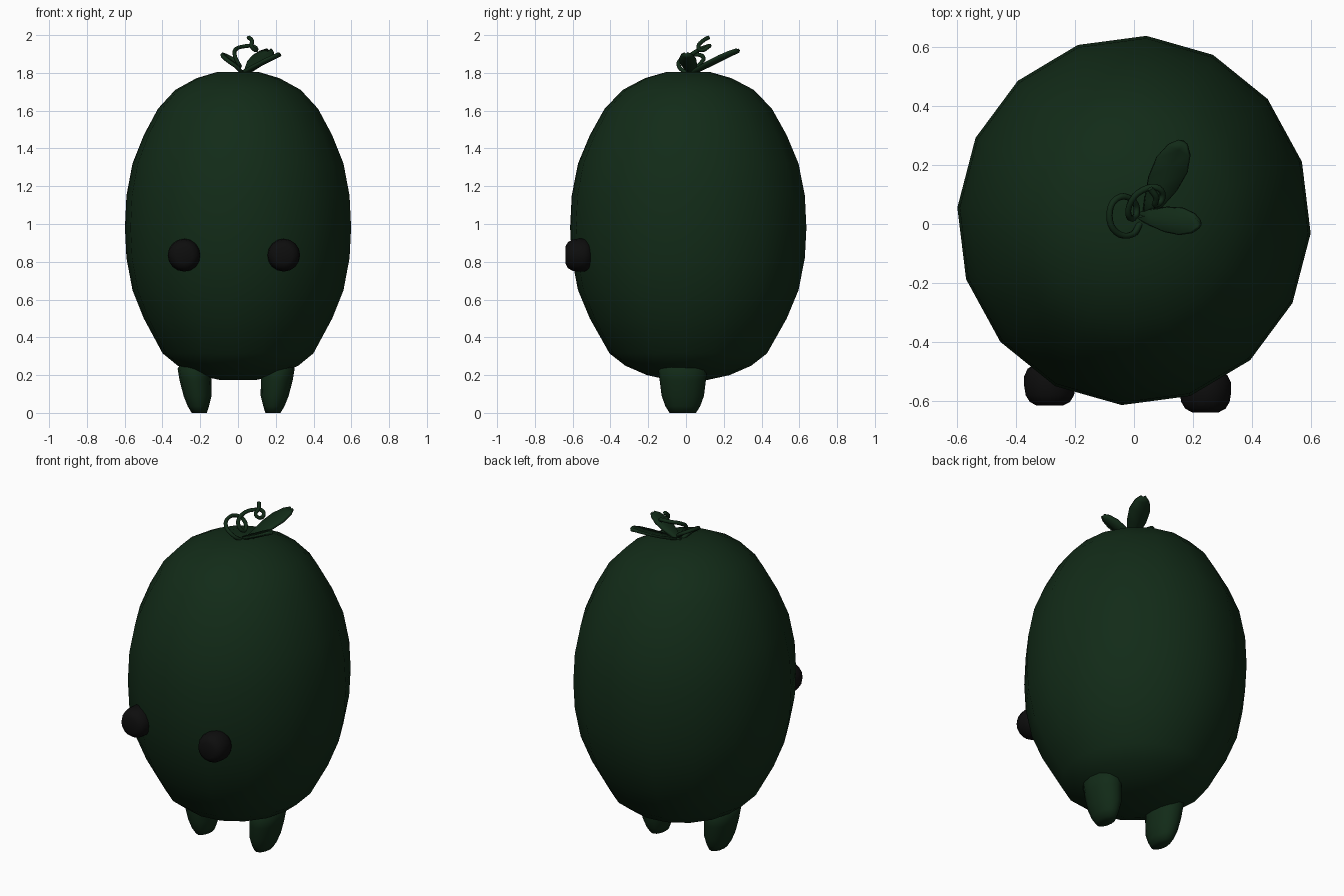
import bpy, bmesh, math
from mathutils import Vector

if "Cube" in bpy.data.objects:
    bpy.data.objects.remove(bpy.data.objects["Cube"])


def material(name, rgb):
    m = bpy.data.materials.new(name)
    m.diffuse_color = (*rgb, 1)
    m.use_nodes = True
    m.node_tree.nodes["Principled BSDF"].inputs["Base Color"].default_value = m.diffuse_color
    return m


GREEN = material("dark_green", (0.006, 0.024, 0.009))
BLACK = material("black", (0.004, 0.004, 0.004))


def finish(name, bm, mat, smooth=True):
    bmesh.ops.recalc_face_normals(bm, faces=bm.faces[:])
    mesh = bpy.data.meshes.new(name)
    bm.to_mesh(mesh)
    bm.free()
    for p in mesh.polygons:
        p.use_smooth = smooth
    mesh.materials.append(mat)
    ob = bpy.data.objects.new(name, mesh)
    bpy.context.collection.objects.link(ob)
    return ob


def loft(name, rings, n, mat, phase=0.0, axis="Z"):
    """Rings are (cx, cy, z, rx, ry); with axis Y the stack runs along y."""
    bm = bmesh.new()
    loops = []
    for cx, cy, h, rx, ry in rings:
        loop = []
        for i in range(n):
            a = phase + math.tau * i / n
            u, v = cx + rx * math.cos(a), cy + ry * math.sin(a)
            loop.append(bm.verts.new((u, v, h) if axis == "Z" else (u, h, v)))
        loops.append(loop)
    for a, b in zip(loops, loops[1:]):
        for i in range(n):
            j = (i + 1) % n
            bm.faces.new((a[i], a[j], b[j], b[i]))
    for end in (loops[0], loops[-1]):
        bmesh.ops.poke(bm, faces=[bm.faces.new(end)])
    return finish(name, bm, mat)


# Body: sixteen-sided egg
profile = [(0.10, 0.175), (0.21, 0.20), (0.32, 0.25), (0.40, 0.315), (0.50, 0.50),
           (0.56, 0.65), (0.592, 0.82), (0.60, 0.98), (0.592, 1.15), (0.56, 1.32),
           (0.50, 1.47), (0.425, 1.61), (0.333, 1.71), (0.22, 1.772), (0.11, 1.805)]
loft("body", [(0, 0.012, z, r, r * 1.045) for r, z in profile], 16, GREEN,
     math.radians(-4))

# Eyes: rounded buttons, facing forward
for name, x, y in (("left_eye", -0.285, -0.615), ("right_eye", 0.242, -0.638)):
    prof = [(0.045, 0), (0.068, 0.012), (0.082, 0.035), (0.087, 0.065),
            (0.087, 0.10), (0.075, 0.125), (0.05, 0.14)]
    loft(name, [(x, 0.835, y + d, r, r) for r, d in prof], 16, BLACK, axis="Y")

# Feet: tapered stumps leaning outward at the top
for name, s, shift in (("left_foot", -1, -0.02), ("right_foot", 1, 0)):
    prof = [(0.185, 0.0, 0.040, 0.070), (0.190, 0.035, 0.056, 0.092),
            (0.194, 0.09, 0.074, 0.112), (0.205, 0.17, 0.084, 0.122),
            (0.210, 0.235, 0.090, 0.130), (0.205, 0.265, 0.070, 0.100)]
    loft(name, [(s * x + shift, -0.017, z, rx, ry) for x, z, rx, ry in prof], 12, GREEN)


# Leaves: thin blades rising from the crown
def leaf(name, base, tip, width):
    base, tip = Vector(base), Vector(tip)
    side = (tip - base).cross(Vector((0, 0, 1))).normalized()
    up = side.cross(tip - base).normalized()
    bm = bmesh.new()
    rows = []
    for t, w in ((0, 0.2), (0.2, 0.55), (0.45, 0.92), (0.7, 1.0), (0.9, 0.7), (1, 0.25)):
        c = base.lerp(tip, t)
        half = side * width * w / 2
        rows.append([bm.verts.new(p) for p in (c - half, c - up * 0.012, c + half)])
    for a, b in zip(rows, rows[1:]):
        for k in (0, 1):
            bm.faces.new((a[k], a[k + 1], b[k + 1], b[k]))
    ob = finish(name, bm, GREEN)
    mod = ob.modifiers.new("thickness", "SOLIDIFY")
    mod.thickness = 0.014
    mod.offset = 0


leaf("back_leaf", (0.04, 0.02, 1.80), (0.165, 0.275, 1.925), 0.115)
leaf("side_leaf", (0.01, 0.03, 1.80), (0.22, 0.0, 1.905), 0.09)

# Tendril: curling round stem
path = [(0.02, 0.0, 1.80), (-0.005, -0.035, 1.83), (-0.06, -0.028, 1.87),
        (-0.083, 0.03, 1.895), (-0.06, 0.085, 1.89), (-0.01, 0.085, 1.86),
        (0.01, 0.04, 1.835), (-0.013, 0.02, 1.88), (-0.015, 0.065, 1.92),
        (0.03, 0.115, 1.94), (0.085, 0.12, 1.94), (0.095, 0.085, 1.92),
        (0.072, 0.065, 1.94), (0.075, 0.09, 1.97), (0.055, 0.12, 1.988)]
cu = bpy.data.curves.new("tendril", "CURVE")
cu.dimensions = "3D"
cu.bevel_depth = 0.011
cu.bevel_resolution = 1
cu.resolution_u = 4
cu.use_fill_caps = True
sp = cu.splines.new("BEZIER")
sp.bezier_points.add(len(path) - 1)
for bp, co in zip(sp.bezier_points, path):
    bp.co = co
    bp.handle_left_type = bp.handle_right_type = "AUTO"
cu.materials.append(GREEN)
bpy.context.collection.objects.link(bpy.data.objects.new("tendril", cu))
